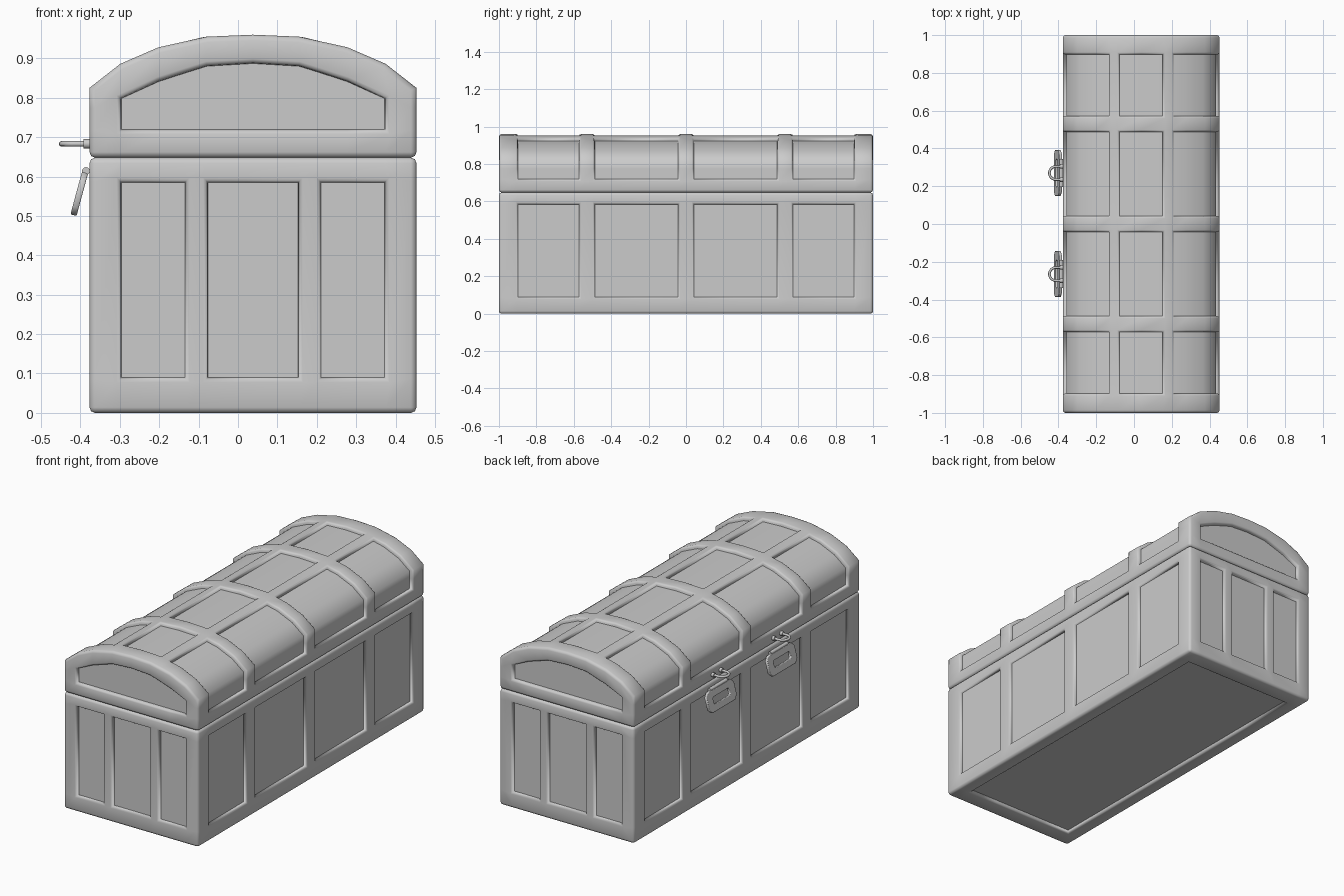
import bpy, bmesh
from math import sin, cos, pi, atan2
from mathutils import Matrix, Vector

if "Cube" in bpy.data.objects:
    bpy.data.objects.remove(bpy.data.objects["Cube"])

CX = 0.038                                  # the box sits off-centre because of the latches


def mirrored(vals):
    return sorted({s * v for v in vals for s in (-1, 1)})


YS = mirrored([0.04, 0.49, 0.57, 0.90, 1.0])


def in_bay(y):
    return 0.04 < abs(y) < 0.49 or 0.57 < abs(y) < 0.90


def shell(name, xs, zs, height, is_panel, depth):
    """Closed lattice box; panel cells are sunk, the rest stays as rounded straps."""
    bm = bmesh.new()
    axes, cache, panels = (xs, YS, zs), {}, []

    def vert(idx):
        if idx not in cache:
            x, y = xs[idx[0]], YS[idx[1]]
            cache[idx] = bm.verts.new((x + CX, y, height(x, idx[2])))
        return cache[idx]

    for ax in range(3):
        u, v = [a for a in range(3) if a != ax]
        for side in (0, len(axes[ax]) - 1):
            for a in range(len(axes[u]) - 1):
                for b in range(len(axes[v]) - 1):
                    quad = []
                    for da, db in ((0, 0), (1, 0), (1, 1), (0, 1)):
                        idx = [0, 0, 0]
                        idx[ax], idx[u], idx[v] = side, a + da, b + db
                        quad.append(vert(tuple(idx)))
                    f = bm.faces.new(quad)
                    mid = [0, 0, 0]
                    mid[ax] = axes[ax][side]
                    mid[u] = (axes[u][a] + axes[u][a + 1]) / 2
                    mid[v] = (axes[v][b] + axes[v][b + 1]) / 2
                    if is_panel(ax, side > 0, *mid):
                        panels.append(f)
    bmesh.ops.recalc_face_normals(bm, faces=bm.faces[:])
    rims = set(bmesh.ops.inset_region(bm, faces=panels, thickness=0.003, depth=-depth,
                                      use_boundary=True, use_even_offset=True)["faces"])
    bm.normal_update()

    def convex(e):
        return len(e.link_faces) == 2 and e.calc_face_angle_signed(0) > 1.0

    # outer corners, then strap edges
    outer = [e for e in bm.edges if convex(e) and not rims & set(e.link_faces)]
    inner = [e for e in bm.edges if convex(e) and rims & set(e.link_faces)]
    bmesh.ops.bevel(bm, geom=outer, offset=0.014, segments=2, profile=0.5, affect='EDGES')
    inner = [e for e in inner if e.is_valid]
    bmesh.ops.bevel(bm, geom=inner, offset=0.009, segments=2, profile=0.5, affect='EDGES')
    panels = {f for f in panels if f.is_valid}
    for f in bm.faces:
        f.smooth = True
    for e in bm.edges:
        if sum(f in panels for f in e.link_faces) == 1:
            e.smooth = False
    me = bpy.data.meshes.new(name)
    bm.to_mesh(me)
    bm.free()
    ob = bpy.data.objects.new(name, me)
    bpy.context.collection.objects.link(ob)
    return ob


# chest base: three panels per end, four per side, one underneath
BASE_Z = [0.0, 0.087, 0.588, 0.648]


def base_panel(ax, far, x, y, z):
    wall = 0.087 < z < 0.588
    if ax == 0:
        return wall and in_bay(y)
    if ax == 1:
        return wall and (abs(x) < 0.1175 or 0.17 < abs(x) < 0.337)
    return not far and abs(x) < 0.337 and abs(y) < 0.9


shell("chest_base", mirrored([0.1175, 0.17, 0.337, 0.415]), BASE_Z,
      lambda x, k: BASE_Z[k], base_panel, 0.017)

# domed lid: upper arch and the lower arch that tops the end panel
ARCH = {0: (0.89, 0.960), 0.1175: (0.883, 0.955), 0.172: (0.866, 0.943),
        0.24: (0.844, 0.928), 0.337: (0.80, 0.886), 0.415: (0.775, 0.825)}


def lid_height(x, k):
    return (0.648, 0.717)[k] if k < 2 else ARCH[abs(x)][k - 2]


def lid_panel(ax, far, x, y, k):
    if ax == 0:
        return k > 1 and in_bay(y)
    if ax == 1:
        return 1 < k < 2 and abs(x) < 0.337
    return far and in_bay(y) and not 0.1175 < abs(x) < 0.172


shell("chest_lid", mirrored(ARCH), [0, 1, 2, 3], lid_height, lid_panel, 0.019)


def curve(name, outlines, cyclic, matrix=Matrix(), **settings):
    cu = bpy.data.curves.new(name, 'CURVE')
    for k, v in settings.items():
        setattr(cu, k, v)
    for pts in outlines:
        sp = cu.splines.new('POLY')
        sp.points.add(len(pts) - 1)
        for p, co in zip(sp.points, pts):
            p.co = (*co, 1)
        sp.use_cyclic_u = cyclic
    ob = bpy.data.objects.new(name, cu)
    bpy.context.collection.objects.link(ob)
    ob.matrix_world = matrix
    bpy.ops.object.select_all(action='DESELECT')
    ob.select_set(True)
    bpy.context.view_layer.objects.active = ob
    bpy.ops.object.convert(target='MESH')
    bpy.ops.object.shade_smooth_by_angle(angle=0.8)
    return ob


def chamfered(w, h, c):
    return [(w - c, -h, 0), (w, c - h, 0), (w, h - c, 0), (w - c, h, 0),
            (c - w, h, 0), (-w, h - c, 0), (-w, c - h, 0), (c - w, -h, 0)]


def rod(name, loc, r, length, rot):
    bpy.ops.mesh.primitive_cylinder_add(vertices=12, radius=r, depth=length,
                                        location=loc, rotation=rot)
    bpy.context.object.name = name
    bpy.ops.object.shade_smooth_by_angle(angle=0.8)


# two latches on the -x side
for n, y in enumerate((0.27, -0.265), 1):
    # hanging slotted hasp
    down = Vector((-0.029, 0, -0.107)).normalized()
    across = Vector((0, 1, 0))
    m = Matrix((across, down, across.cross(down))).transposed().to_4x4()
    m.translation = (-0.403, y, 0.556)
    curve(f"hasp_{n}", [chamfered(0.118, 0.053, 0.02), chamfered(0.075, 0.022, 0.008)], True, m,
          dimensions='2D', fill_mode='BOTH', extrude=0.005, bevel_depth=0.003, bevel_resolution=1)
    rod(f"hasp_pivot_{n}", (-0.386, y, 0.614), 0.010, 0.15, (pi / 2, 0, 0))
    # staple loop and its collars
    arc = [(-0.413 - 0.035 * sin(pi * i / 12), y + 0.035 * cos(pi * i / 12), 0.683)
           for i in range(13)]
    path = [(-0.37, y + 0.035, 0.683)] + arc + [(-0.37, y - 0.035, 0.683)]
    curve(f"staple_{n}", [path], False, dimensions='3D', bevel_depth=0.007, bevel_resolution=2)
    for s in (-1, 1):
        rod(f"staple_collar_{n}", (-0.382, y + s * 0.035, 0.683), 0.012, 0.02, (0, pi / 2, 0))
